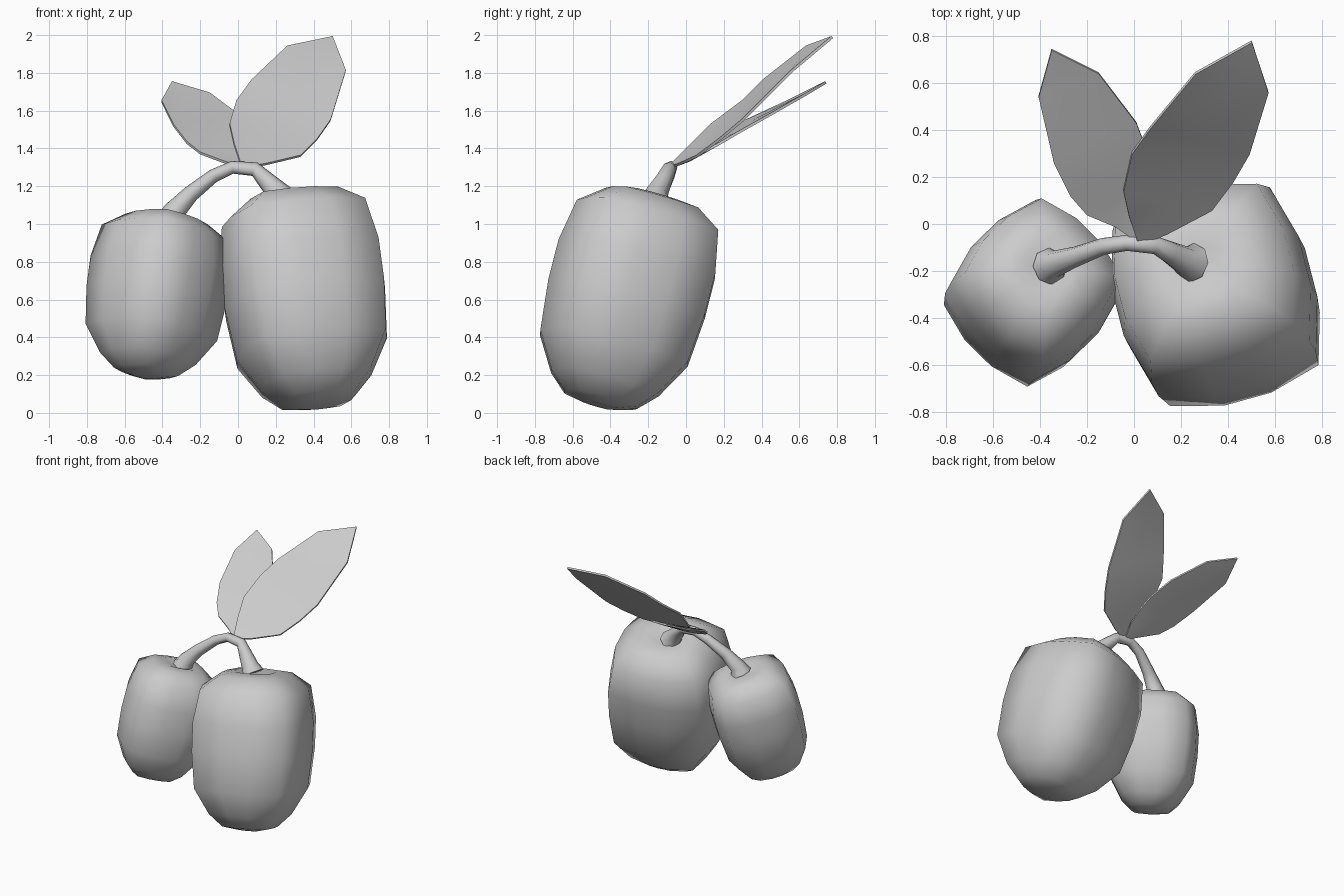
import bpy, bmesh, math
from mathutils import Vector, Matrix

if "Cube" in bpy.data.objects:
    bpy.data.objects.remove(bpy.data.objects["Cube"])


def finish(name, bm, angle):
    bmesh.ops.recalc_face_normals(bm, faces=bm.faces)
    me = bpy.data.meshes.new(name)
    bm.to_mesh(me)
    bm.free()
    ob = bpy.data.objects.new(name, me)
    bpy.context.collection.objects.link(ob)
    bpy.ops.object.select_all(action='DESELECT')
    ob.select_set(True)
    bpy.context.view_layer.objects.active = ob
    bpy.ops.object.shade_smooth_by_angle(angle=math.radians(angle))
    return ob


# Fruit profile: (height along axis, relative radius), bottom to dimpled top
PROFILE = [(-.585, .2), (-.555, .47), (-.46, .7), (-.27, .96), (0, 1.02), (.22, 1.02),
           (.45, .92), (.55, .6), (.57, .35), (.55, .18)]
SIDES = 12


def fruit(name, centre, axis, scale, spin):
    bm = bmesh.new()
    rot = Vector((0, 0, 1)).rotation_difference(Vector(axis)).to_matrix().to_4x4()
    mat = (Matrix.Translation(centre) @ rot @ Matrix.Rotation(math.radians(spin), 4, 'Z')
           @ Matrix.Scale(scale, 4))
    rings = []
    for h, r in PROFILE:
        ring = []
        for i in range(SIDES):
            a = math.tau * (i + .5) / SIDES
            c, s = math.cos(a), math.sin(a)
            k = .405 * r / (abs(c) ** 4 + abs(s) ** 4) ** (1 / 4)  # rounded square
            ring.append(bm.verts.new(mat @ Vector((c * k, s * k, h))))
        rings.append(ring)
    for a, b in zip(rings, rings[1:]):
        for i in range(SIDES):
            j = (i + 1) % SIDES
            bm.faces.new((a[i], a[j], b[j], b[i]))
    bm.faces.new(rings[0])
    bm.faces.new(rings[-1])
    return finish(name, bm, 70)


fruit("large_fruit", (.355, -.315, .602), (-.13, .245, .96), 1, 15)
fruit("small_fruit", (-.432, -.3, .624), (.13, .24, .962), .76, 45)

# Forked stem: one arched tube flaring where it enters each fruit
PATH = [(-.355, -.18, 1.02, .08), (-.335, -.17, 1.07, .058), (-.25, -.14, 1.16, .044),
        (-.13, -.095, 1.255, .036), (-.03, -.08, 1.3, .034), (.09, -.09, 1.29, .038),
        (.15, -.12, 1.23, .048), (.215, -.155, 1.165, .062), (.245, -.165, 1.12, .085)]
bm = bmesh.new()
prev = None
N = 8
for i, p in enumerate(PATH):
    t = Vector(PATH[min(i + 1, len(PATH) - 1)][:3]) - Vector(PATH[max(i - 1, 0)][:3])
    t.normalize()
    u = Vector((0, 1, 0))
    u = (u - t * u.dot(t)).normalized()
    v = t.cross(u)
    ring = [bm.verts.new(Vector(p[:3]) + p[3] * (u * math.cos(math.tau * k / N)
                                                 + v * math.sin(math.tau * k / N)))
            for k in range(N)]
    if prev:
        for k in range(N):
            m = (k + 1) % N
            bm.faces.new((prev[k], prev[m], ring[m], ring[k]))
    else:
        bm.faces.new(ring)
    prev = ring
bm.faces.new(prev)
finish("stem", bm, 60)


# Leaves: two edges meeting at base and tip, with a shallow midrib fold and thickness
def leaf(name, base, tip, left, right):
    bm = bmesh.new()
    base, tip = Vector(base), Vector(tip)
    L = [Vector(p) for p in left]
    R = [Vector(p) for p in right]
    n = (R[1] - L[1]).cross(tip - base).normalized()
    M = [(a + b) / 2 - n * .006 for a, b in zip(L, R)]
    vb, vt = bm.verts.new(base), bm.verts.new(tip)
    L, M, R = ([bm.verts.new(p) for p in row] for row in (L, M, R))
    for A, B in ((L, M), (M, R)):
        bm.faces.new((vb, B[0], A[0]))
        for i in range(len(A) - 1):
            bm.faces.new((A[i], B[i], B[i + 1], A[i + 1]))
        bm.faces.new((A[-1], B[-1], vt))
    bm.normal_update()
    bmesh.ops.translate(bm, verts=bm.verts, vec=n * .007)
    bmesh.ops.solidify(bm, geom=bm.faces[:], thickness=.014)
    finish(name, bm, 40)


leaf("right_leaf", (.02, -.09, 1.3), (.5, .775, 1.99),
     [(-.02, .03, 1.42), (-.045, .14, 1.53), (-.01, .3, 1.65), (.07, .41, 1.76), (.26, .64, 1.94)],
     [(.14, -.04, 1.315), (.33, .06, 1.36), (.42, .18, 1.45), (.49, .3, 1.55), (.57, .56, 1.81)])
leaf("left_leaf", (.02, -.08, 1.3), (-.35, .74, 1.75),
     [(-.08, -.01, 1.33), (-.2, .04, 1.375), (-.27, .12, 1.43), (-.34, .26, 1.52), (-.405, .54, 1.65)],
     [(.07, .05, 1.36), (.083, .167, 1.42), (.07, .27, 1.48), (.01, .43, 1.57), (-.15, .64, 1.69)])
